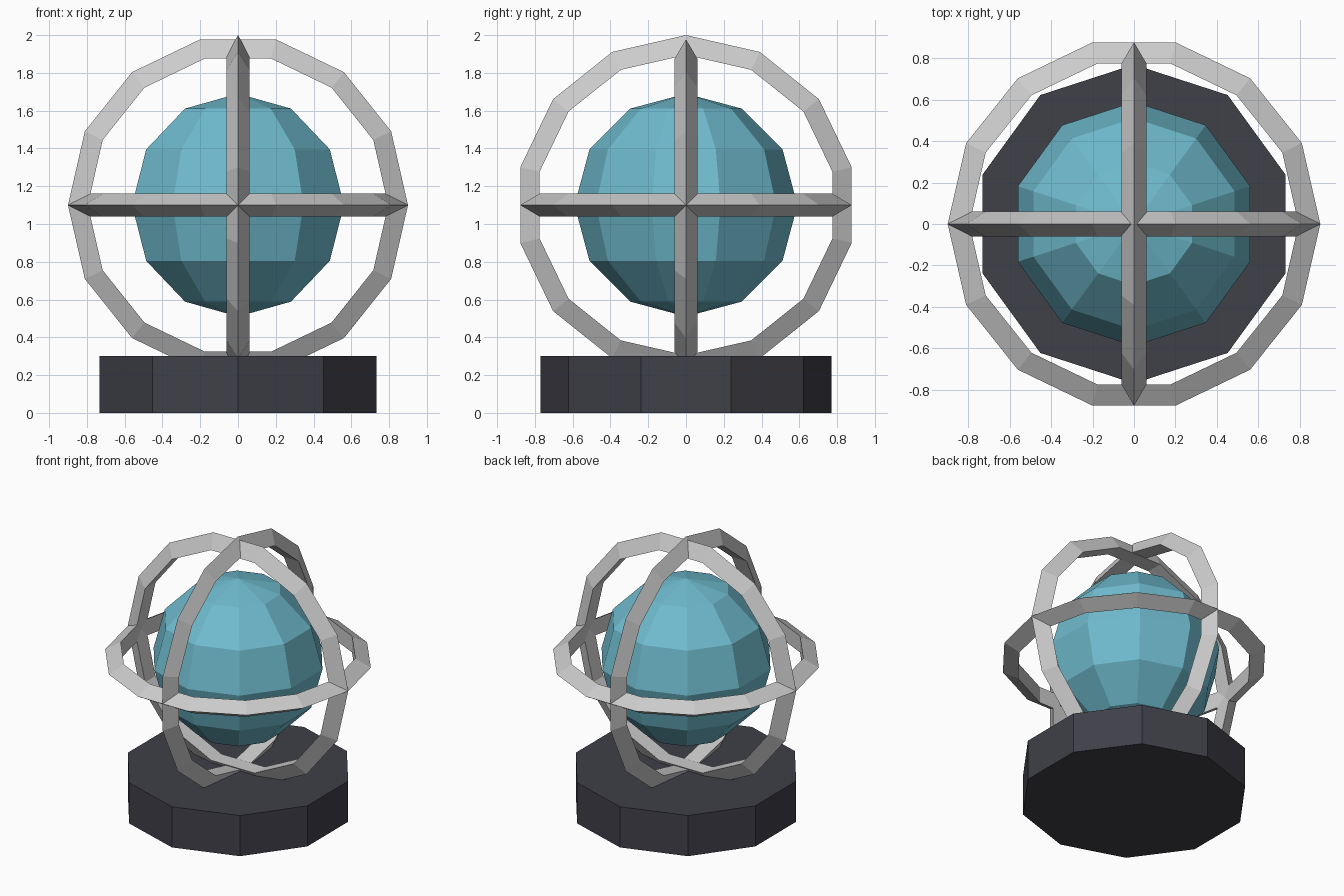
import bpy
from math import pi

if "Cube" in bpy.data.objects:
    bpy.data.objects.remove(bpy.data.objects["Cube"])

CENTRE = (0, 0, 1.1)


def finish(name, color=None):
    ob = bpy.context.object
    ob.name = ob.data.name = name
    if color:
        mat = bpy.data.materials.new(name + "_colour")
        mat.diffuse_color = (*color, 1)
        mat.use_nodes = True
        mat.node_tree.nodes["Principled BSDF"].inputs["Base Color"].default_value = mat.diffuse_color
        ob.data.materials.append(mat)
    return ob


# Ten-sided plinth
bpy.ops.mesh.primitive_cylinder_add(vertices=10, radius=0.77, depth=0.3, location=(0, 0, 0.15))
finish("base", (0.05, 0.05, 0.065))

# Faceted globe
bpy.ops.mesh.primitive_uv_sphere_add(segments=10, ring_count=6, radius=0.59, location=CENTRE)
finish("globe", (0.16, 0.50, 0.62))

# Three crossing rings with a triangular section, ridge outwards
for name, rot in (("ring_horizontal", (0, 0, 0)),
                  ("ring_front", (pi / 2, 0, 0)),
                  ("ring_side", (0, pi / 2, 0))):
    bpy.ops.mesh.primitive_torus_add(major_segments=14, minor_segments=3, major_radius=0.83,
                                     minor_radius=0.07, location=CENTRE, rotation=rot)
    finish(name)
    bpy.ops.object.shade_flat()
